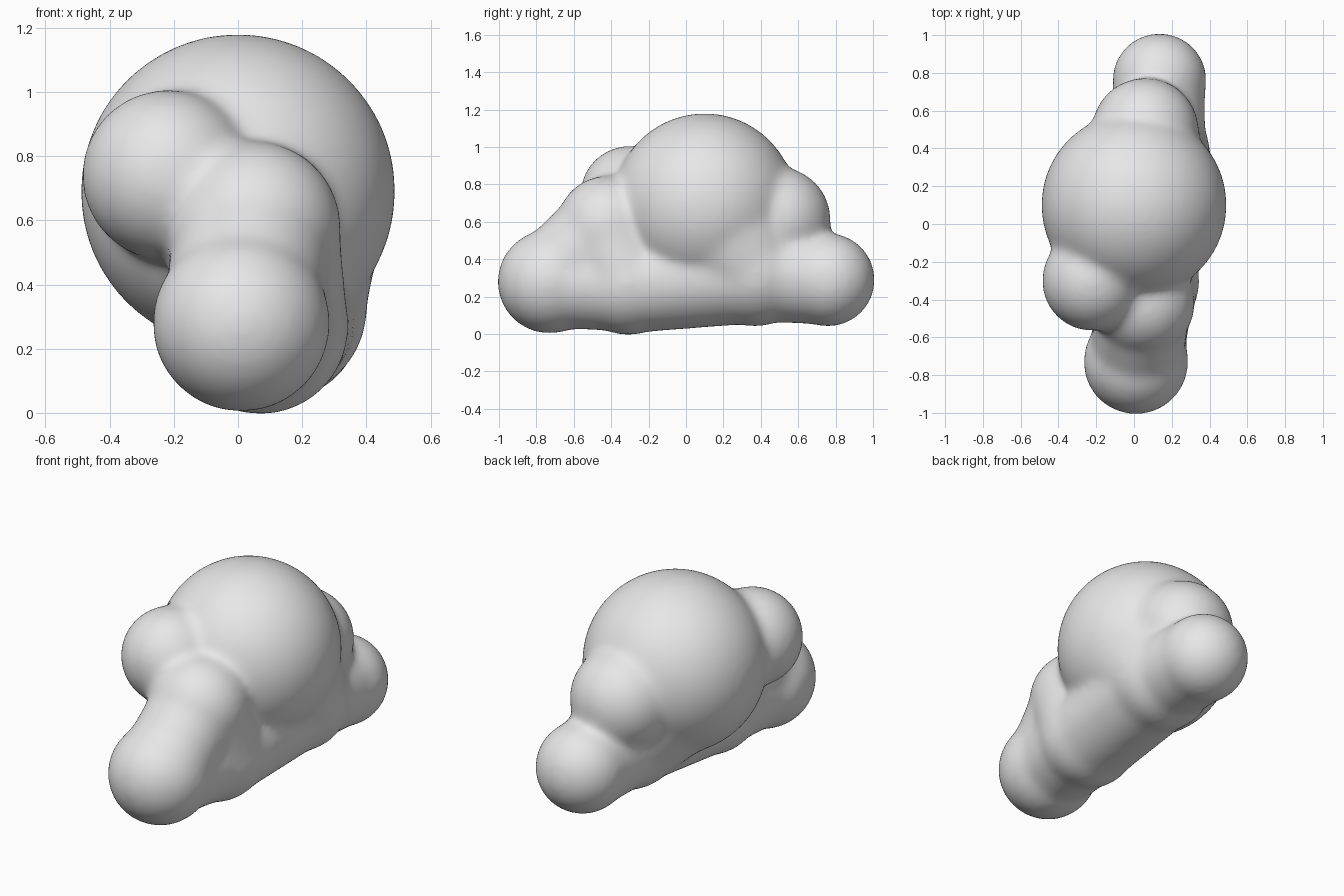
import bpy
import bmesh
from mathutils import Vector

# Remove the default cube
cube = bpy.data.objects.get("Cube")
if cube:
    bpy.data.objects.remove(cube, do_unlink=True)

# Single grey clay colour
grey = bpy.data.materials.new("light_grey")
grey.use_nodes = True
colour = (0.8, 0.8, 0.8, 1)
grey.diffuse_color = colour
grey.node_tree.nodes["Principled BSDF"].inputs["Base Color"].default_value = colour

# Puffs: centre and radius
puffs = {
    "main": ((0.0, 0.1, 0.69), 0.486),
    "front_end": ((0.01, -0.73, 0.28), 0.268),
    "back_end": ((0.135, 0.76, 0.29), 0.239),
    "shoulder": ((-0.22, -0.30, 0.74), 0.257),
    "front_step": ((0.05, -0.42, 0.575), 0.262),
    "back_step": ((0.06, 0.49, 0.61), 0.275),
    "front_base": ((0.07, -0.31, 0.27), 0.266),
    "back_base": ((0.115, 0.37, 0.33), 0.28),
}
# Bridges: pairs of puffs joined by a tapered capsule, with its end radii
bridges = [
    ("front_end", "front_step", 0.235, 0.24),
    ("front_end", "front_base", 0.235, 0.245),
    ("front_base", "front_step", 0.262, 0.255),
    ("front_step", "shoulder", 0.21, 0.20),
    ("front_base", "back_base", 0.255, 0.262),
    ("back_base", "back_end", 0.25, 0.228),
    ("back_base", "back_step", 0.255, 0.24),
    ("main", "back_base", 0.46, 0.27),
]

# Unit ball used as a template for every puff
ball = bmesh.new()
bmesh.ops.create_icosphere(ball, subdivisions=4, radius=1)
directions = [v.co.copy() for v in ball.verts]
ball.free()

bm = bmesh.new()


def add_hull(*spheres):
    """Wrap one or more balls in a convex skin, enlarged to offset smoothing."""
    verts = [bm.verts.new(Vector(centre) + d * (r + 0.003 / r))
             for centre, r in spheres for d in directions]
    hull = bmesh.ops.convex_hull(bm, input=verts)
    inner = {g for g in hull["geom_interior"] if isinstance(g, bmesh.types.BMVert)}
    bmesh.ops.delete(bm, geom=list(inner), context="VERTS")


for puff in puffs.values():
    add_hull(puff)
for a, b, radius_a, radius_b in bridges:
    add_hull((puffs[a][0], radius_a), (puffs[b][0], radius_b))
bmesh.ops.recalc_face_normals(bm, faces=bm.faces)

mesh = bpy.data.meshes.new("cloud_body")
bm.to_mesh(mesh)
bm.free()
mesh.materials.append(grey)
mesh.shade_smooth()
cloud = bpy.data.objects.new("cloud_body", mesh)
bpy.context.collection.objects.link(cloud)

# Fuse the puffs into one skin and soften the creases
fuse = cloud.modifiers.new("fuse", "REMESH")
fuse.mode = "VOXEL"
fuse.voxel_size = 0.015
fuse.use_smooth_shade = True
soften = cloud.modifiers.new("soften", "SMOOTH")
soften.factor = 0.5
soften.iterations = 55
